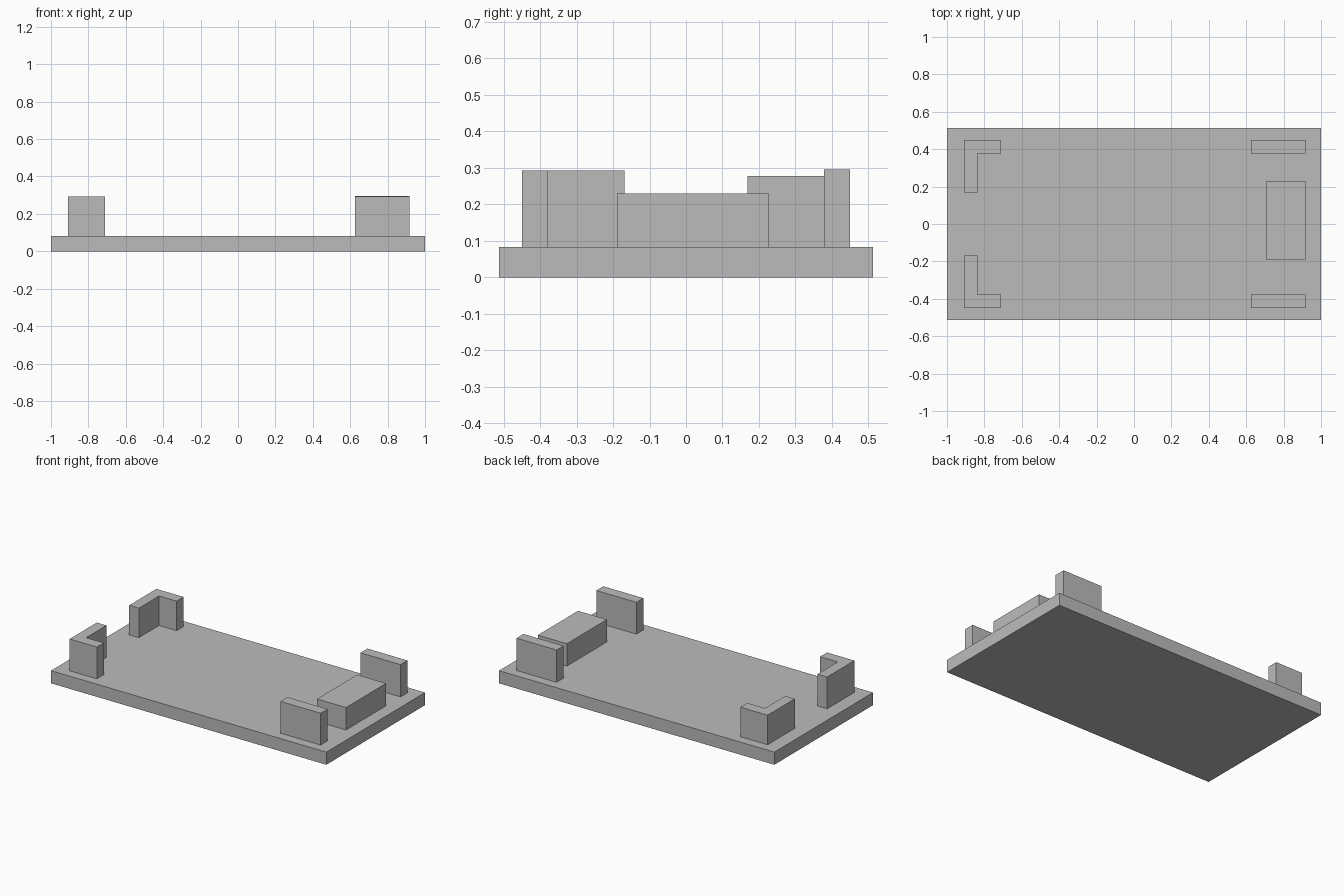
import bpy
import bmesh

cube = bpy.data.objects.get("Cube")
if cube:
    bpy.data.objects.remove(cube, do_unlink=True)

grey = bpy.data.materials.new("plain grey")
grey.use_nodes = True
colour = (0.5, 0.5, 0.5, 1)
grey.diffuse_color = colour
grey.node_tree.nodes["Principled BSDF"].inputs["Base Color"].default_value = colour

DECK = 0.083  # top of the base plate


def prism(name, outline, z0, z1):
    """Extrude a counter-clockwise floor outline from z0 up to z1."""
    bm = bmesh.new()
    face = bm.faces.new([bm.verts.new((x, y, z0)) for x, y in outline])
    top = bmesh.ops.extrude_face_region(bm, geom=[face], use_keep_orig=True)["geom"]
    for v in top:
        if isinstance(v, bmesh.types.BMVert):
            v.co.z = z1
    bmesh.ops.recalc_face_normals(bm, faces=bm.faces)
    mesh = bpy.data.meshes.new(name)
    bm.to_mesh(mesh)
    bm.free()
    mesh.materials.append(grey)
    obj = bpy.data.objects.new(name, mesh)
    bpy.context.collection.objects.link(obj)
    return obj


def box(name, x0, x1, y0, y1, z0, z1):
    return prism(name, [(x0, y0), (x1, y0), (x1, y1), (x0, y1)], z0, z1)


# Base plate
box("base_plate", -1, 1, -0.512, 0.512, 0, DECK)

# L-shaped corners at one end, straight walls at the other
corner = [(-0.908, 0.45), (-0.71, 0.45), (-0.71, 0.378),
          (-0.838, 0.378), (-0.838, 0.168), (-0.908, 0.168)]
for side, s, corner_top, wall_top in (("front", -1, 0.292, 0.292),
                                      ("back", 1, 0.277, 0.295)):
    prism(side + "_corner_wall", [(x, s * y) for x, y in corner], DECK, corner_top)
    box(side + "_straight_wall", 0.625, 0.916, s * 0.378, s * 0.45, DECK, wall_top)

# Low block between the straight walls
box("low_block", 0.706, 0.917, -0.189, 0.228, DECK, 0.23)
